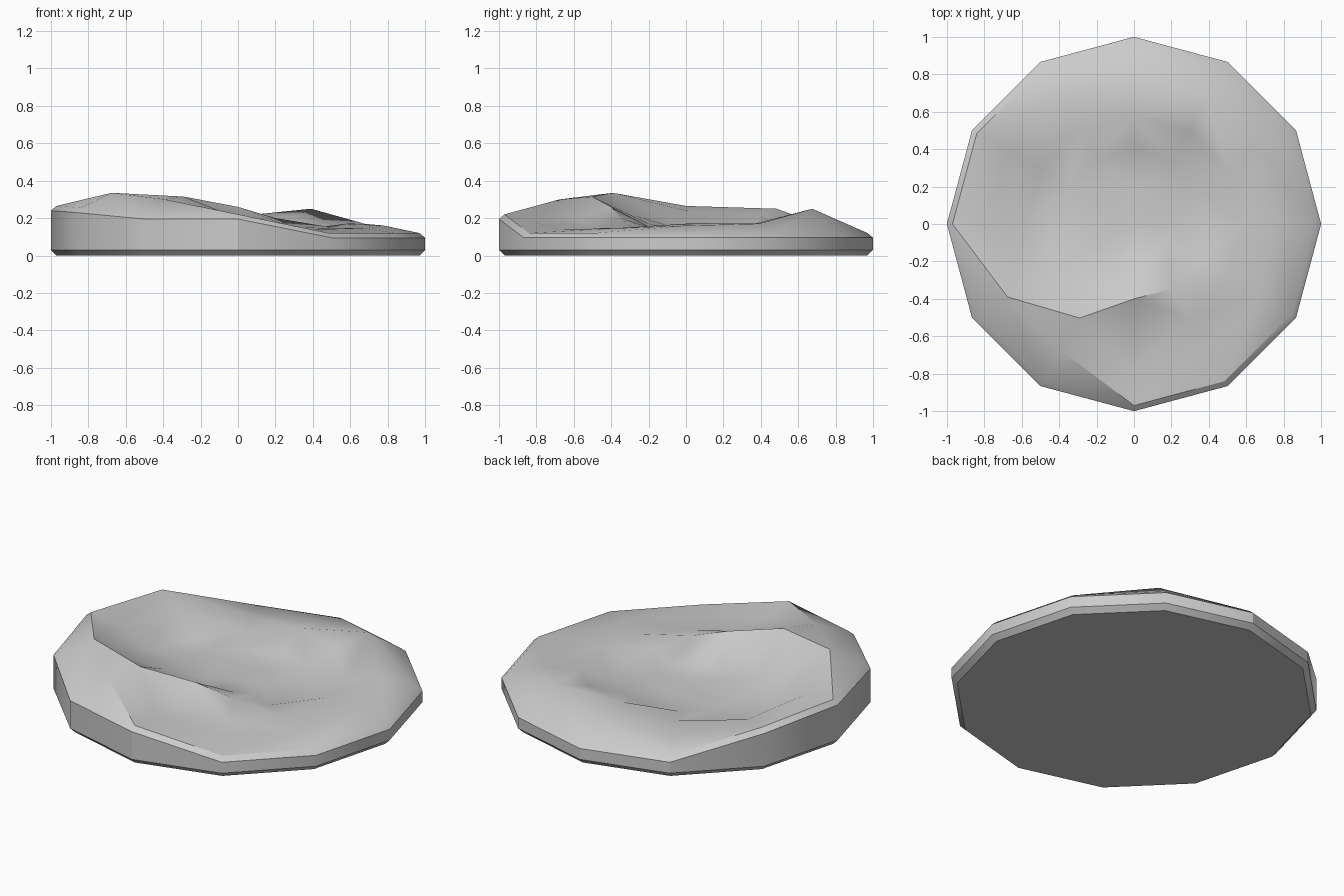
import bpy, bmesh
from math import cos, sin, pi, radians

if "Cube" in bpy.data.objects:
    bpy.data.objects.remove(bpy.data.objects["Cube"])

N = 12
# Terrain heights per ring, going counter-clockwise from +x in 30 degree steps
RINGS = [
    (0.97, [.12, .12, .12, .12, .12, .25, .265, .255, .22, .22, .12, .12]),
    (0.78, [.16, .17, .25, .17, .14, .215, .24, .335, .30, .20, .14, .145]),
    (0.58, [.17, .15, .20, .21, .15, .12, .145, .22, .315, .19, .15, .15]),
    (0.40, [.12, .12, .13, .12, .12, .12, .13, .17, .19, .26, .20, .14]),
    (0.20, [.12, .12, .12, .12, .12, .12, .12, .13, .13, .14, .14, .12]),
]

bm = bmesh.new()


def ring(r, heights):
    return [bm.verts.new((r * cos(2 * pi * i / N), r * sin(2 * pi * i / N), h))
            for i, h in enumerate(heights)]


def bridge(a, b, split=False):
    for i in range(N):
        j = (i + 1) % N
        q = (a[i], a[j], b[j], b[i])
        if split:
            # split each terrain quad along its higher diagonal
            if q[0].co.z + q[2].co.z > q[1].co.z + q[3].co.z:
                bm.faces.new((q[0], q[1], q[2]))
                bm.faces.new((q[0], q[2], q[3]))
            else:
                bm.faces.new((q[0], q[1], q[3]))
                bm.faces.new((q[1], q[2], q[3]))
        else:
            bm.faces.new(q)


# Flat base, lower chamfer, side wall and upper chamfer
base = ring(0.97, [0] * N)
foot = ring(1.0, [0.03] * N)
rim = ring(1.0, [h - 0.025 for h in RINGS[0][1]])
bm.faces.new(base[::-1])
bridge(base, foot)
bridge(foot, rim, True)

# Uneven terrain, ring by ring towards the middle
prev = ring(*RINGS[0])
bridge(rim, prev, True)
for r, heights in RINGS[1:]:
    cur = ring(r, heights)
    bridge(prev, cur, True)
    prev = cur
center = bm.verts.new((0, 0, 0.12))
for i in range(N):
    bm.faces.new((prev[i], prev[(i + 1) % N], center))

bmesh.ops.recalc_face_normals(bm, faces=bm.faces)
mesh = bpy.data.meshes.new("rocky_ground_disc")
bm.to_mesh(mesh)
bm.free()
disc = bpy.data.objects.new("rocky_ground_disc", mesh)
bpy.context.collection.objects.link(disc)
bpy.context.view_layer.objects.active = disc
disc.select_set(True)
bpy.ops.object.shade_smooth_by_angle(angle=radians(30))
